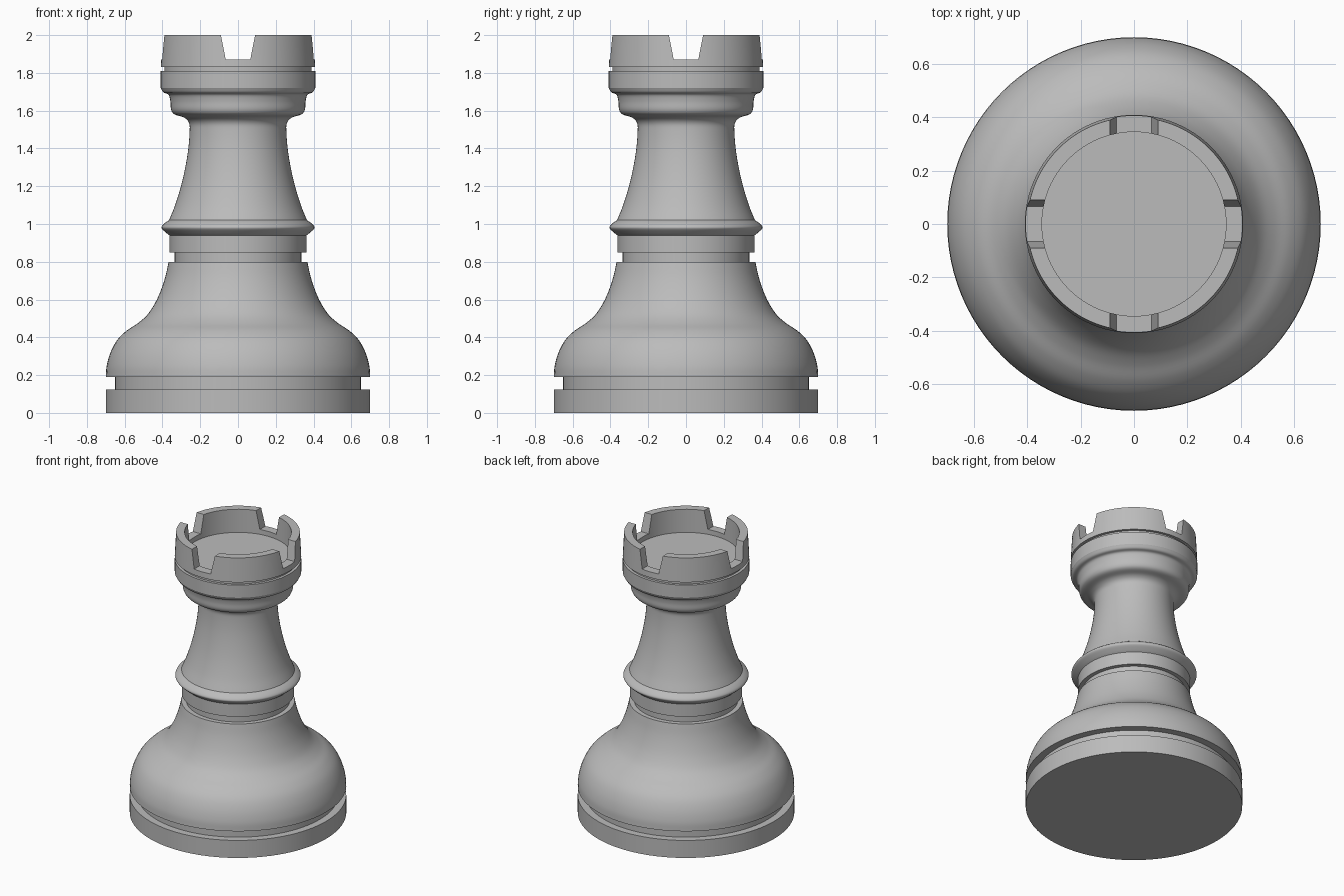
import bpy
import bmesh
from math import cos, sin, pi
from mathutils import Vector

SEGMENTS = 96

cube = bpy.data.objects.get("Cube")
if cube:
    bpy.data.objects.remove(cube, do_unlink=True)

grey = bpy.data.materials.new("stone grey")
grey.use_nodes = True
grey.diffuse_color = (0.5, 0.5, 0.5, 1)
grey.node_tree.nodes["Principled BSDF"].inputs["Base Color"].default_value = grey.diffuse_color


def curve(points, steps=5):
    """Smooth profile passing through every point."""
    p = [Vector(q) for q in points]
    p = [2 * p[0] - p[1]] + p + [2 * p[-1] - p[-2]]
    out = []
    for a, b, c, d in zip(p, p[1:], p[2:], p[3:]):
        for i in range(steps):
            t = i / steps
            out.append(b + (c - a) * t / 2 + (2 * a - 5 * b + 4 * c - d) * t * t / 2
                       + (3 * b - a - 3 * c + d) * t ** 3 / 2)
    return out + [p[-2]]


def add_object(name, bm):
    mesh = bpy.data.meshes.new(name)
    bm.to_mesh(mesh)
    bm.free()
    mesh.materials.append(grey)
    obj = bpy.data.objects.new(name, mesh)
    bpy.context.collection.objects.link(obj)
    return obj


def activate(obj):
    bpy.ops.object.select_all(action='DESELECT')
    obj.select_set(True)
    bpy.context.view_layer.objects.active = obj


def lathe(name, profile, cap_bottom=False, cap_top=False):
    """Turn a (radius, height) profile, listed bottom to top, around z."""
    bm = bmesh.new()
    angles = [2 * pi * i / SEGMENTS for i in range(SEGMENTS)]
    rings = [[bm.verts.new((r * cos(a), r * sin(a), z)) for a in angles] for r, z in profile]
    for low, high in zip(rings, rings[1:]):
        for i in range(SEGMENTS):
            j = (i + 1) % SEGMENTS
            bm.faces.new((low[i], low[j], high[j], high[i]))
    if cap_bottom:
        bm.faces.new(rings[0][::-1])
    if cap_top:
        bm.faces.new(rings[-1])
    return add_object(name, bm)


def notch_cutter(name, along_x):
    """Long prism with a section that widens upward."""
    bm = bmesh.new()
    ends = []
    for s in (-1, 1):
        section = [(-0.065, 1.87), (0.065, 1.87), (0.11, 2.1), (-0.11, 2.1)]
        ends.append([bm.verts.new((s, w, z) if along_x else (w, s, z)) for w, z in section])
    for i in range(4):
        j = (i + 1) % 4
        bm.faces.new((ends[0][i], ends[0][j], ends[1][j], ends[1][i]))
    for end in ends:
        bm.faces.new(end)
    bmesh.ops.recalc_face_normals(bm, faces=bm.faces)
    return add_object(name, bm)


# Foot disc with the groove above it
foot = lathe("foot", [(0.70, 0), (0.70, 0.125), (0.65, 0.125), (0.65, 0.19), (0.70, 0.19)],
             cap_bottom=True)

# Bell-shaped lower body
bell = lathe("bell", curve([(0.70, 0.19), (0.695, 0.25), (0.675, 0.32), (0.64, 0.385),
                            (0.59, 0.435), (0.53, 0.475), (0.48, 0.52), (0.44, 0.58),
                            (0.41, 0.645), (0.385, 0.72), (0.367, 0.80)]))

# Neck groove and straight collar band
collar = lathe("collar", [(0.367, 0.80), (0.335, 0.80), (0.335, 0.85),
                          (0.363, 0.85), (0.363, 0.94)])

# Flared ring
ring = lathe("ring", curve([(0.363, 0.94), (0.38, 0.953), (0.403, 0.975), (0.402, 0.99),
                            (0.385, 1.007), (0.365, 1.02)], 4))

# Shaft sweeping into the stepped cup under the crown
shaft = lathe("shaft", curve([(0.365, 1.02), (0.333, 1.10), (0.302, 1.20), (0.279, 1.30),
                              (0.263, 1.40), (0.256, 1.49), (0.259, 1.535), (0.285, 1.563),
                              (0.335, 1.58), (0.354, 1.605), (0.358, 1.65), (0.368, 1.685),
                              (0.395, 1.697), (0.409, 1.72)]))

# Crown band and the thin groove over it
band = lathe("crown_band", [(0.409, 1.72), (0.409, 1.81), (0.39, 1.81), (0.39, 1.83)])

# Hollow crown with four notches
crown = lathe("crown", [(0.409, 1.83), (0.40, 2.0), (0.345, 2.0), (0.345, 1.82 + 0.015)],
              cap_bottom=True, cap_top=True)
for name, along_x in (("notch_cutter_side", True), ("notch_cutter_front", False)):
    cutter = notch_cutter(name, along_x)
    cutter.hide_render = True
    mod = crown.modifiers.new("notch", 'BOOLEAN')
    mod.operation = 'DIFFERENCE'
    mod.solver = 'EXACT'
    mod.object = cutter
    activate(crown)
    bpy.ops.object.modifier_apply(modifier=mod.name)
    bpy.data.objects.remove(cutter, do_unlink=True)

for part in (foot, bell, collar, ring, shaft, band, crown):
    activate(part)
    bpy.ops.object.shade_smooth_by_angle(angle=pi / 6)
